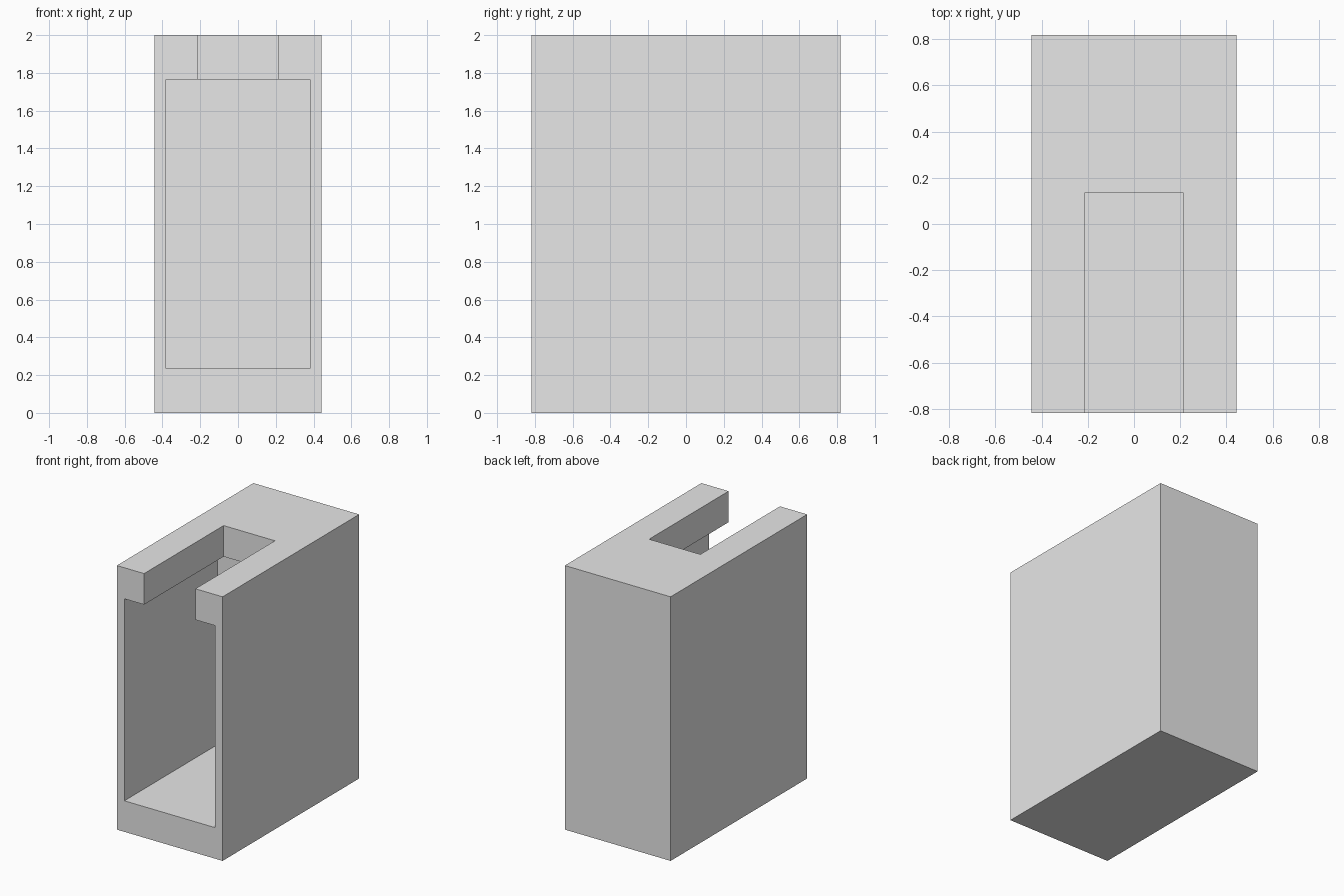
import bpy
import bmesh

# Remove the default cube
cube = bpy.data.objects.get("Cube")
if cube:
    bpy.data.objects.remove(cube, do_unlink=True)

# Single grey material
grey = bpy.data.materials.new("light_grey")
grey.use_nodes = True
colour = (0.8, 0.8, 0.8, 1)
grey.diffuse_color = colour
grey.node_tree.nodes["Principled BSDF"].inputs["Base Color"].default_value = colour


def box(name, low, high):
    """Axis-aligned box between two corners."""
    bm = bmesh.new()
    bmesh.ops.create_cube(bm, size=1)
    for v in bm.verts:
        v.co = [l if c < 0 else h for c, l, h in zip(v.co, low, high)]
    mesh = bpy.data.meshes.new(name)
    bm.to_mesh(mesh)
    bm.free()
    mesh.materials.append(grey)
    obj = bpy.data.objects.new(name, mesh)
    bpy.context.collection.objects.link(obj)
    return obj


# Overall size and the shared heights
half_width, half_depth, height = 0.443, 0.817, 2.0
ceiling = 1.765
overshoot = 0.1
front = -half_depth - overshoot

housing = box("housing", (-half_width, -half_depth, 0),
              (half_width, half_depth, height))

# Wide cavity open at the front, and narrow slot through the top lip
cavity = box("cavity_cutter", (-0.38, front, 0.235), (0.38, 0.30, ceiling))
slot = box("slot_cutter", (-0.215, front, ceiling - overshoot),
           (0.215, 0.135, height + overshoot))

for cutter in (cavity, slot):
    cut = housing.modifiers.new(cutter.name, 'BOOLEAN')
    cut.operation = 'DIFFERENCE'
    cut.solver = 'EXACT'
    cut.object = cutter
    cutter.hide_render = True
    cutter.hide_viewport = True
    cutter.display_type = 'WIRE'
